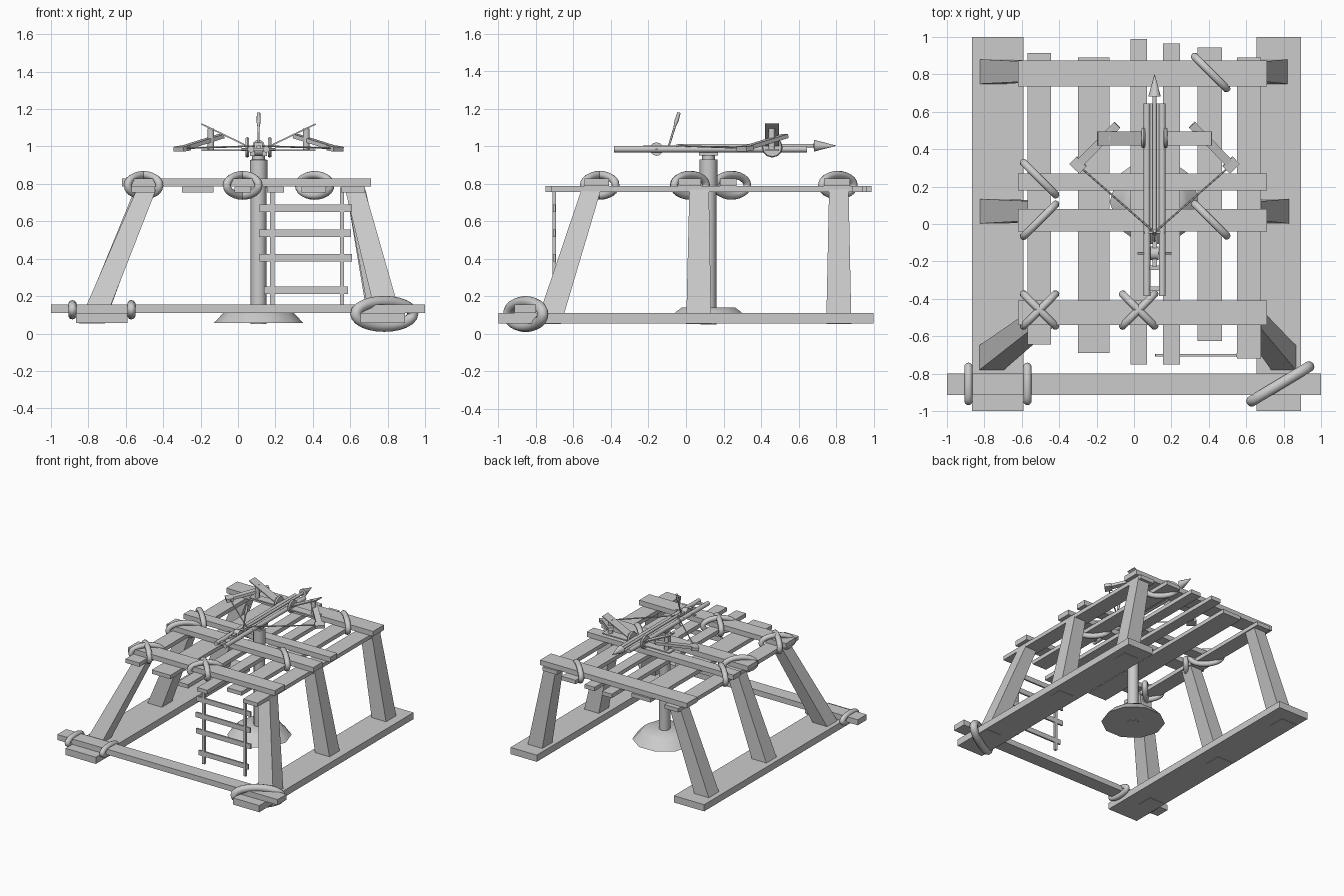
import bpy, bmesh, math
from mathutils import Vector

if "Cube" in bpy.data.objects:
    bpy.data.objects.remove(bpy.data.objects["Cube"])


def mesh_object(name, verts, faces, smooth=False):
    me = bpy.data.meshes.new(name)
    me.from_pydata([tuple(v) for v in verts], [], faces)
    bm = bmesh.new()
    bm.from_mesh(me)
    bmesh.ops.recalc_face_normals(bm, faces=bm.faces)
    bm.to_mesh(me)
    bm.free()
    ob = bpy.data.objects.new(name, me)
    bpy.context.collection.objects.link(ob)
    if smooth:
        bpy.ops.object.select_all(action='DESELECT')
        ob.select_set(True)
        bpy.context.view_layer.objects.active = ob
        bpy.ops.object.shade_smooth_by_angle(angle=math.radians(50))
    return ob


def loft(name, rings, smooth=False, closed=False):
    """Skin a list of equal-length vertex rings; cap ends unless closed."""
    n, m = len(rings[0]), len(rings)
    faces = []
    for i in range(m if closed else m - 1):
        j = (i + 1) % m
        for k in range(n):
            l = (k + 1) % n
            faces.append((i * n + k, i * n + l, j * n + l, j * n + k))
    if not closed:
        faces += [tuple(range(n)), tuple(range((m - 1) * n, m * n))]
    return mesh_object(name, [v for r in rings for v in r], faces, smooth)


CORNERS = [(-1, -1), (1, -1), (1, 1), (-1, 1)]


def box(name, x0, x1, y0, y1, z0, z1):
    c, d = ((x0 + x1) / 2, (y0 + y1) / 2), ((x1 - x0) / 2, (y1 - y0) / 2)
    return loft(name, [[(c[0] + a * d[0], c[1] + b * d[1], z) for a, b in CORNERS] for z in (z0, z1)])


def leg(name, low, high, h0, h1):
    return loft(name, [[(p[0] + a * h, p[1] + b * h, p[2]) for a, b in CORNERS]
                       for p, h in ((low, h0), (high, h1))])


def frame(p, q):
    d = (Vector(q) - Vector(p)).normalized()
    up = Vector((0, 0, 1)) if abs(d.z) < 0.9 else Vector((0, 1, 0))
    s = d.cross(up).normalized()
    return s, s.cross(d)


def bar(name, p, q, w, h):
    s, u = frame(p, q)
    return loft(name, [[Vector(e) + s * a * w / 2 + u * b * h / 2 for a, b in CORNERS] for e in (p, q)])


def turned(name, p, q, profile, n=12):
    """Round part along p-q; profile = (fraction, radius)."""
    s, u = frame(p, q)
    p, q = Vector(p), Vector(q)
    return loft(name, [[p.lerp(q, f) + (s * math.cos(2 * math.pi * k / n) + u * math.sin(2 * math.pi * k / n)) * r
                        for k in range(n)] for f, r in profile], True)


def rod(name, p, q, r, n=12):
    return turned(name, p, q, [(0, r), (1, r)], n)


def rope(name, c, angle, a, b, r):
    """Oval rope loop standing upright, long axis turned by angle."""
    u, w = Vector((math.cos(angle), math.sin(angle), 0)), Vector((0, 0, 1))
    side = u.cross(w)
    rings = []
    for i in range(24):
        t = 2 * math.pi * i / 24
        n = (u * math.cos(t) * b + w * math.sin(t) * a).normalized()
        ctr = Vector(c) + u * a * math.cos(t) + w * b * math.sin(t)
        rings.append([ctr + (n * math.cos(2 * math.pi * k / 10) + side * math.sin(2 * math.pi * k / 10)) * r
                      for k in range(10)])
    return loft(name, rings, True, True)


# ground skids and front crossbeam
box("skid_left", -0.865, -0.59, -1, 1, 0.055, 0.11)
box("skid_right", 0.655, 0.893, -1, 1, 0.055, 0.11)
box("front_crossbeam", -1, 1, -0.915, -0.80, 0.11, 0.155)

# splayed tapering legs
for side, xs in (("left", ((-0.785, -0.49), (-0.78, -0.50), (-0.78, -0.50))),
                 ("right", ((0.815, 0.625), (0.775, 0.63), (0.765, 0.63)))):
    for row, (yb, yt), (xb, xt) in zip(("front", "middle", "back"),
                                       ((-0.733, -0.505), (0.068, 0.07), (0.815, 0.815)), xs):
        leg(f"{row}_leg_{side}", (xb, yb, 0.053), (xt, yt, 0.77), 0.067, 0.052)

# deck: lengthwise planks with cross planks on top
for i, (x0, x1, y0, y1) in enumerate(((-0.57, -0.445, -0.645, 0.915), (-0.30, -0.13, -0.69, 0.89),
                                      (-0.02, 0.07, -0.75, 0.99), (0.155, 0.245, -0.75, 0.965),
                                      (0.34, 0.47, -0.625, 0.945), (0.55, 0.68, -0.72, 0.89))):
    box(f"deck_plank_{i}", x0, x1, y0, y1, 0.755, 0.787)
for i, (y0, y1) in enumerate(((-0.54, -0.41), (-0.04, 0.08), (0.18, 0.27), (0.735, 0.875))):
    box(f"cross_plank_{i}", -0.62, 0.712, y0, y1, 0.787, 0.828)

# rope lashings
Q = math.pi / 4
for i, (x, y, s) in enumerate(((-0.505, 0.242, -1), (-0.505, 0.02, 1), (-0.505, -0.46, 1), (-0.505, -0.46, -1),
                               (0.025, -0.46, 1), (0.025, -0.46, -1), (0.41, 0.022, -1), (0.41, 0.81, -1))):
    rope(f"deck_rope_{i}", (x, y, 0.792), s * Q, 0.12, 0.056, 0.021)
for x in (-0.885, -0.57):
    rope("beam_rope", (x, -0.855, 0.127), math.pi / 2, 0.092, 0.03, 0.022)
rope("corner_rope", (0.782, -0.855, 0.105), math.radians(31), 0.178, 0.066, 0.03)

# ladder hanging at the front
for x in (0.183, 0.557):
    box("ladder_rail", x - 0.011, x + 0.011, -0.711, -0.693, 0.15, 0.78)
for z, x0, x1 in ((0.67, 0.115, 0.61), (0.537, 0.112, 0.605), (0.405, 0.115, 0.61), (0.232, 0.14, 0.588)):
    box("ladder_rung", x0, x1, -0.709, -0.695, z - 0.02, z + 0.02)

# pedestal
X, PY = 0.11, 0.12
turned("pedestal_base", (X, PY, 0.055), (X, PY, 0.14), [(0, 0.24), (0.75, 0.18), (1, 0.15)], 10)
rod("pedestal_post", (X, PY, 0.05), (X, PY, 0.80), 0.042)
turned("pedestal_collar", (X, PY, 0.78), (X, PY, 0.97), [(0, 0.047), (0.78, 0.047), (0.79, 0.034), (1, 0.034)])
box("swivel_block", X - 0.045, X + 0.045, PY - 0.05, PY + 0.05, 0.95, 0.972)

# crossbow stock
for s in (-1, 1):
    rod("stock_rail", (X + s * 0.041, -0.385, 0.985), (X + s * 0.041, 0.645, 0.985), 0.018, 10)
box("bolt_channel", X - 0.027, X + 0.027, -0.05, 0.645, 0.972, 0.986)
for y in (-0.345, -0.235):
    box("stock_brace", X - 0.03, X + 0.03, y - 0.012, y + 0.012, 0.975, 0.992)
box("trigger_block", X - 0.012, X + 0.012, -0.23, -0.04, 0.985, 1.005)

# bolt with pointed head
turned("bolt", (X, -0.05, 1.003), (X, 0.80, 1.003),
       [(0, 0.011), (0.86, 0.011), (0.862, 0.033), (1, 0.001)], 10)

# winch and lever
rod("winch_drum", (X - 0.022, -0.157, 0.985), (X + 0.022, -0.157, 0.985), 0.036)
rod("winch_handle", (X - 0.09, -0.157, 0.985), (X + 0.09, -0.157, 0.985), 0.006, 8)
turned("lever", (X, -0.095, 0.99), (X, -0.037, 1.18), [(0, 0.005), (0.6, 0.006), (0.75, 0.011), (1, 0.009)], 8)
rod("lever_pivot", (X - 0.055, -0.045, 0.993), (X + 0.055, -0.045, 0.993), 0.007, 8)

# bow frame, arms and string, mirrored
box("bow_lower_plate", X - 0.305, X + 0.305, 0.425, 0.495, 0.975, 0.985)
for s in (-1, 1):
    P = lambda x, y, z: (X + s * x, y, z)
    bar("bow_upper_plate", P(0.05, 0.458, 0.997), P(0.305, 0.458, 1.12), 0.075, 0.008)
    turned("bow_hub", P(0.05, 0.46, 0.995), P(0.07, 0.46, 0.995), [(0, 0.05), (0.5, 0.055), (1, 0.05)])
    rod("torsion_bundle", P(0.255, 0.458, 0.98), P(0.255, 0.458, 1.095), 0.018, 10)
    bar("bow_arm", P(0.20, 0.53, 1.055), P(0.40, 0.325, 0.992), 0.045, 0.022)
    bar("bow_arm_tip", P(0.39, 0.335, 0.992), P(0.428, 0.296, 0.985), 0.075, 0.026)
    rod("bow_string", P(0.41, 0.315, 0.99), P(0, -0.045, 1.003), 0.005, 6)
